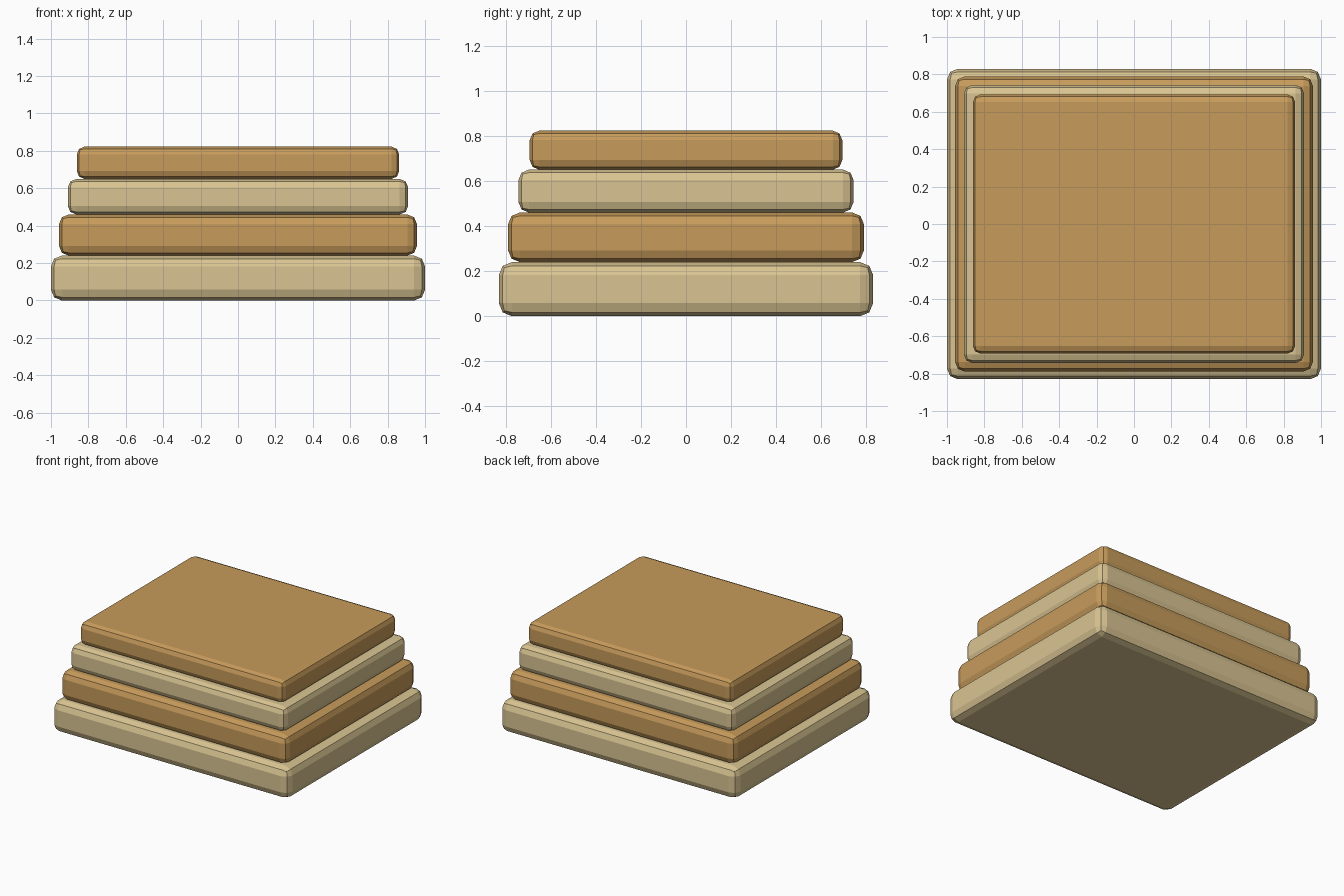
import bpy

if "Cube" in bpy.data.objects:
    bpy.data.objects.remove(bpy.data.objects["Cube"])


def make_material(name, rgb):
    mat = bpy.data.materials.new(name)
    mat.diffuse_color = (*rgb, 1)
    mat.use_nodes = True
    mat.node_tree.nodes["Principled BSDF"].inputs["Base Color"].default_value = mat.diffuse_color
    return mat


cream = make_material("cream", (0.70, 0.56, 0.29))
tan = make_material("tan", (0.57, 0.33, 0.105))


def slab(name, half_x, half_y, z0, z1, bevel, mat):
    bpy.ops.mesh.primitive_cube_add(size=2, location=(0, 0, (z0 + z1) / 2))
    ob = bpy.context.object
    ob.name = name
    ob.scale = (half_x, half_y, (z1 - z0) / 2)
    bpy.ops.object.transform_apply(location=False, rotation=False, scale=True)
    mod = ob.modifiers.new("rounded_edges", 'BEVEL')
    mod.width = bevel
    mod.segments = 2
    ob.data.materials.append(mat)
    return ob


# Stack of tapering slabs, bottom to top: half width, half depth, bottom, top, bevel
layers = [
    ("bottom_slab", 1.00, 0.83, 0.00, 0.24, 0.058, cream),
    ("lower_middle_slab", 0.957, 0.789, 0.24, 0.46, 0.052, tan),
    ("upper_middle_slab", 0.91, 0.743, 0.46, 0.65, 0.046, cream),
    ("top_slab", 0.862, 0.693, 0.65, 0.823, 0.042, tan),
]
for layer in layers:
    slab(*layer)
